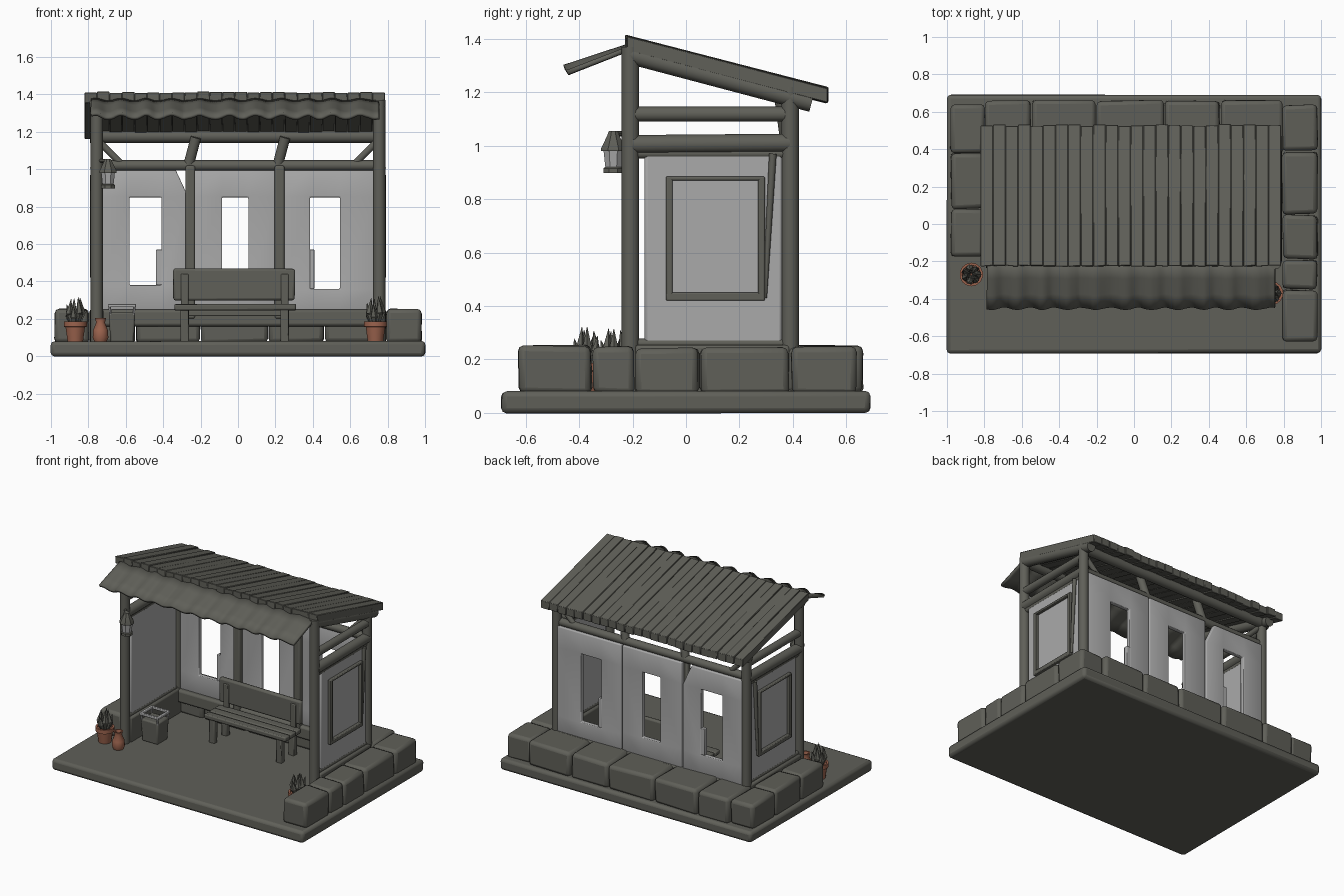
import bpy, bmesh, math, random
from mathutils import Vector

if "Cube" in bpy.data.objects:
    bpy.data.objects.remove(bpy.data.objects["Cube"])

random.seed(4)

def material(name, rgb):
    m = bpy.data.materials.new(name)
    m.diffuse_color = (*rgb, 1)
    m.use_nodes = True
    m.node_tree.nodes["Principled BSDF"].inputs["Base Color"].default_value = m.diffuse_color
    return m

DARK = material("weathered dark grey", (0.115, 0.115, 0.098))
PLASTER = material("pale grey plaster", (0.40, 0.40, 0.40))
CLAY = material("terracotta", (0.33, 0.125, 0.075))

def finish(name, bm, mat, bevel=0, solid=0, segs=2):
    bmesh.ops.recalc_face_normals(bm, faces=bm.faces)
    me = bpy.data.meshes.new(name)
    bm.to_mesh(me)
    bm.free()
    me.materials.append(mat)
    ob = bpy.data.objects.new(name, me)
    bpy.context.collection.objects.link(ob)
    if solid:
        s = ob.modifiers.new("thickness", 'SOLIDIFY')
        s.thickness, s.offset = solid, 0
    if bevel:
        b = ob.modifiers.new("soft edges", 'BEVEL')
        b.width, b.segments, b.limit_method = bevel, segs, 'ANGLE'
    bpy.ops.object.select_all(action='DESELECT')
    ob.select_set(True)
    bpy.context.view_layer.objects.active = ob
    bpy.ops.object.shade_smooth_by_angle(angle=math.radians(40))
    return ob

def add_box(bm, x, y, z, jitter=0):
    vs = bmesh.ops.create_cube(bm, size=1)["verts"]
    for v in vs:
        v.co = Vector([a + (b - a) * (c + 0.5) + random.uniform(-jitter, jitter)
                       for (a, b), c in zip((x, y, z), v.co)])
    return vs

def box(name, mat, x, y, z, bevel=0.008, jitter=0):
    bm = bmesh.new()
    add_box(bm, x, y, z, jitter)
    return finish(name, bm, mat, bevel)

def beam(name, a, b, r=0.03, r2=None, mat=DARK, sides=12):
    a, b = Vector(a), Vector(b)
    bm = bmesh.new()
    bmesh.ops.create_cone(bm, cap_ends=True, segments=sides, radius1=r,
                          radius2=r if r2 is None else r2, depth=(b - a).length)
    q = (b - a).to_track_quat('Z', 'Y')
    for v in bm.verts:
        v.co = q @ v.co + (a + b) / 2
    return finish(name, bm, mat)

def lathe(name, mat, x, y, profile, sides=14):
    bm = bmesh.new()
    rings = [[bm.verts.new((x + r * math.cos(t), y + r * math.sin(t), z))
              for t in (math.tau * (i + 0.5) / sides for i in range(sides))] for r, z in profile]
    for lo, hi in zip(rings, rings[1:]):
        for i in range(sides):
            bm.faces.new((lo[i], lo[i - 1], hi[i - 1], hi[i]))
    bm.faces.new(rings[0])
    bm.faces.new(rings[-1])
    return finish(name, bm, mat)

# Ground slab
box("base_slab", DARK, (-1, 1), (-0.69, 0.69), (0, 0.08), 0.02, 0.003)

# Stone kerb on three sides
def stones(name, cuts, place):
    for i, (a, b) in enumerate(zip(cuts, cuts[1:])):
        top = 0.25 + random.uniform(-0.008, 0.004)
        x, y = place(a + 0.003, b - 0.003)
        box(f"{name}_{i}", DARK, x, y, (0.07, top), 0.022, 0.005)

stones("right_stone", [-0.63, -0.35, -0.19, 0.05, 0.39, 0.64], lambda a, b: ((0.795, 0.98), (a, b)))
stones("left_stone", [-0.18, 0.08, 0.38, 0.64], lambda a, b: ((-0.98, -0.80), (a, b)))
stones("back_stone", [-0.8, -0.55, -0.2, 0.16, 0.46, 0.8], lambda a, b: ((a, b), (0.38, 0.66)))

# Sills under the walls
box("back_sill", DARK, (-0.74, 0.74), (0.35, 0.43), (0.16, 0.25), 0.015)

# Posts, rails, rafters on both sides
for s, side in ((-1, "left"), (1, "right")):
    x = 0.755 * s
    beam(f"{side}_front_post", (x, -0.208, 0.07), (x, -0.208, 1.37), 0.033)
    beam(f"{side}_back_post", (x, 0.39, 0.07), (x, 0.39, 1.22), 0.033)
    beam(f"{side}_upper_rail", (x, -0.2, 1.118), (x, 0.39, 1.118), 0.028)
    beam(f"{side}_lower_rail", (x, -0.2, 1.005), (x, 0.39, 1.01), 0.035)
    beam(f"{side}_rafter", (x, -0.21, 1.34), (x, 0.47, 1.16), 0.034)
    beam(f"{side}_knee_brace", (x - 0.02 * s, 0.38, 1.14), (x - 0.13 * s, 0.38, 1.03), 0.018)
    box(f"{side}_sill", DARK, (x - 0.035, x + 0.035), (-0.19, 0.39), (0.07, 0.255), 0.012)
    # plaster side wall with a framed notice board
    box(f"{side}_wall", PLASTER, (x - 0.014, x + 0.014), (-0.155, 0.36), (0.25, 0.98), 0.01)
    o = x + 0.022 * s
    for part, y, z in (("bottom", (-0.075, 0.285), (0.42, 0.45)), ("front", (-0.075, -0.05), (0.42, 0.885)),
                       ("top", (-0.075, 0.285), (0.87, 0.885)), ("back", (0.27, 0.295), (0.42, 0.885))):
        box(f"{side}_board_frame_{part}", DARK, (o - 0.015, o + 0.015), y, z, 0.005)
    beam(f"{side}_leaning_batten", (o, 0.295, 0.43), (o, 0.325, 0.97), 0.008, 0.014)
    for z in (0.26, 0.97):
        beam(f"{side}_wall_edge", (x, -0.18, z), (x, 0.37, z), 0.018)
beam("back_rail", (-0.755, 0.38, 1.02), (0.755, 0.38, 1.02), 0.028)
beam("back_eave_beam", (-0.79, 0.40, 1.175), (0.77, 0.40, 1.175), 0.035)
beam("front_ridge_beam", (-0.79, -0.20, 1.34), (0.77, -0.20, 1.34), 0.035)

# Studs on the back wall with short braces above
for x in (-0.255, 0.222):
    box("back_stud", DARK, (x - 0.026, x + 0.026), (0.345, 0.385), (0.2, 1.02), 0.01)
    beam("stud_brace", (x - 0.01, 0.38, 1.02), (x + 0.03, 0.36, 1.17), 0.028)

# Back wall panels with a window hole in each
def panel(name, xs, zs, chip=0):
    bm = bmesh.new()
    g = [[bm.verts.new((x, 0.40, z)) for x in xs] for z in zs]
    for j in range(3):
        for i in range(3):
            if (i, j) != (1, 1):
                bm.faces.new((g[j][i], g[j][i + 1], g[j + 1][i + 1], g[j + 1][i]))
    g[3][3].co.x -= chip
    finish(name, bm, PLASTER, 0.006, 0.035)

panel("back_panel_left", (-0.735, -0.58, -0.41, -0.265), (0.24, 0.38, 0.85, 1.0), 0.07)
panel("back_panel_middle", (-0.255, -0.085, 0.055, 0.217), (0.24, 0.38, 0.85, 1.0))
panel("back_panel_right", (0.225, 0.385, 0.545, 0.735), (0.24, 0.36, 0.85, 1.0))
# splintered trim beside two windows
box("left_window_chip", PLASTER, (-0.438, -0.405), (0.385, 0.415), (0.38, 0.57), 0.004)
box("right_window_chip", PLASTER, (0.38, 0.408), (0.385, 0.415), (0.36, 0.57), 0.004)

# Main roof from sloping boards
bm = bmesh.new()
N, X0, X1 = 24, -0.82, 0.785
for i in range(N):
    a, b = X0 + (X1 - X0) * i / N, X0 + (X1 - X0) * (i + 1) / N
    lift, end = random.uniform(-0.005, 0.003), random.uniform(-0.008, 0.004)
    for v in add_box(bm, (a, b), (0, 1), (0, 1)):
        t, up = v.co.y, v.co.z
        v.co.y = (-0.225 + random.uniform(-0.004, 0.004)) if t < 0.5 else 0.53 + end
        v.co.z = 1.412 - 0.195 * t - (0 if up > 0.5 else 0.055) + lift
finish("roof_boards", bm, DARK, 0.003, segs=1)

# Rippled front awning with a ragged edge
bm = bmesh.new()
rows, phase, M = [], 0, 130
for i in range(M + 1):
    phase += random.uniform(0.25, 0.75)
    rip = 0.011 * math.sin(phase)
    x = -0.785 + 1.54 * i / M
    rows.append([bm.verts.new((x, -0.20 - 0.25 * t - 0.6 * rip * t, 1.373 - 0.09 * t + rip * (0.5 + 0.5 * t)))
                 for t in (0, 0.35, 0.7, 1)])
for p, q in zip(rows, rows[1:]):
    for j in range(3):
        bm.faces.new((p[j], q[j], q[j + 1], p[j + 1]))
finish("front_awning", bm, DARK, 0, 0.018)

# Bench
for i in range(3):
    y = 0.095 + 0.064 * i
    box("bench_seat_plank", DARK, (-0.34, 0.31), (y, y + 0.058), (0.245, 0.278), 0.008, 0.002)
box("bench_backrest", DARK, (-0.345, 0.305), (0.275, 0.31), (0.30, 0.47), 0.012, 0.003)
for x in (-0.285, 0.25):
    for y in (0.125, 0.265):
        box("bench_leg", DARK, (x - 0.022, x + 0.022), (y - 0.02, y + 0.02), (0.07, 0.25), 0.006, 0.003)
    box("bench_back_support", DARK, (x - 0.02, x + 0.02), (0.265, 0.29), (0.23, 0.44), 0.005)
    box("bench_crosspiece", DARK, (x - 0.018, x + 0.018), (0.11, 0.28), (0.215, 0.247), 0.005)
box("bench_stretcher", DARK, (-0.285, 0.25), (0.18, 0.21), (0.215, 0.245), 0.005)

# Litter bin with a pale rim
bx, by = -0.62, -0.06
bm = bmesh.new()
for v in add_box(bm, (-0.07, 0.07), (-0.065, 0.065), (0.075, 0.235)):
    k = 0.9 if v.co.z < 0.1 else 1
    v.co.x, v.co.y = bx + v.co.x * k, by + v.co.y * k
finish("bin_body", bm, DARK, 0.01)
for s in (-1, 1):
    box("bin_rim_long", PLASTER, (bx - 0.075, bx + 0.075),
        (by + 0.062 * s - 0.009, by + 0.062 * s + 0.009), (0.262, 0.28), 0.004)
    box("bin_rim_short", PLASTER, (bx + 0.066 * s - 0.009, bx + 0.066 * s + 0.009),
        (by - 0.07, by + 0.07), (0.262, 0.28), 0.004)
    for t in (-1, 1):
        beam("bin_rim_leg", (bx + 0.062 * s, by + 0.057 * t, 0.22),
             (bx + 0.066 * s, by + 0.061 * t, 0.27), 0.007, mat=PLASTER, sides=6)

# Potted plants and a small jar
def plant(name, x, y, height):
    lathe(name + "_pot", CLAY, x, y, [(0.042, 0.075), (0.053, 0.155), (0.063, 0.158), (0.063, 0.187),
                                     (0.05, 0.187), (0.048, 0.172)])
    for i in range(7):
        t = math.tau * i / 7
        reach = 0.05 if i % 2 else 0.025
        h = height * (0.75 if i % 2 else 1) * random.uniform(0.85, 1)
        c, s = math.cos(t), math.sin(t)
        mid = (x + 0.035 * c, y + 0.035 * s, 0.17 + h * 0.4)
        beam(name + "_leaf_base", (x + 0.015 * c, y + 0.015 * s, 0.165), mid, 0.012, 0.021, sides=5)
        beam(name + "_leaf_tip", mid, (x + reach * c, y + reach * s, 0.17 + h), 0.021, 0.001, sides=5)

plant("left_plant", -0.87, -0.27, 0.15)
plant("right_plant", 0.735, -0.37, 0.16)
lathe("clay_jar", CLAY, -0.735, -0.31, [(0.032, 0.075), (0.043, 0.10), (0.04, 0.14), (0.024, 0.18),
                                       (0.031, 0.205), (0.022, 0.205), (0.018, 0.185)])

# Hanging lantern on the left front post
lx, ly = -0.695, -0.272
lathe("lantern_base", DARK, lx, ly, [(0.04, 0.897), (0.04, 0.915), (0.034, 0.92)], 8)
lathe("lantern_glass", PLASTER, lx, ly, [(0.032, 0.915), (0.040, 0.985)], 8)
lathe("lantern_cap", DARK, lx, ly, [(0.05, 0.98), (0.05, 0.99), (0.026, 1.035), (0.018, 1.055)], 8)
beam("lantern_bracket", (lx, ly, 1.045), (-0.755, -0.21, 1.045), 0.01, sides=8)
